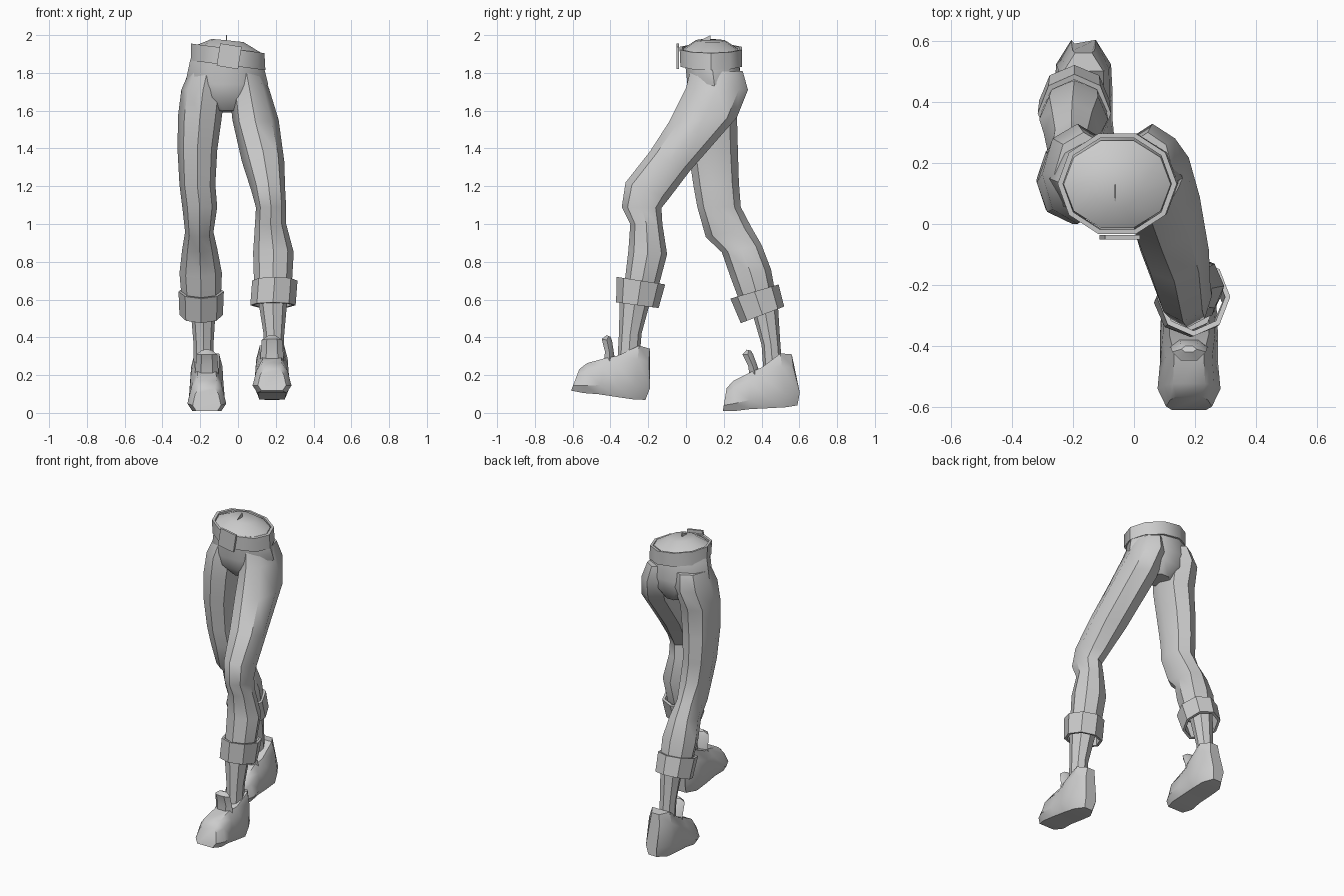
import bpy, bmesh, math
from mathutils import Vector

cube = bpy.data.objects.get("Cube")
if cube:
    bpy.data.objects.remove(cube, do_unlink=True)

grey = bpy.data.materials.new("plain grey")
grey.use_nodes = True
grey.diffuse_color = (0.6, 0.6, 0.6, 1)
grey.node_tree.nodes["Principled BSDF"].inputs["Base Color"].default_value = (0.6, 0.6, 0.6, 1)


def ring(x0, x1, yf, zf, yb, zb, n=8, roll=0.0):
    """Oval loop between two side limits and a front and a back point."""
    c = Vector(((x0 + x1) / 2, (yf + yb) / 2, (zf + zb) / 2))
    side = Vector(((x1 - x0) / 2, 0, roll * (x1 - x0) / 2))
    back = Vector((0, (yb - yf) / 2, (zb - zf) / 2))
    turn = [2 * math.pi * i / n for i in range(n)]
    return [c + side * math.cos(a) + back * math.sin(a) for a in turn]


def shrink(loop, f):
    c = sum(loop, Vector()) / len(loop)
    return [c + (p - c) * f for p in loop]


def finish(name, bm):
    bmesh.ops.recalc_face_normals(bm, faces=bm.faces)
    mesh = bpy.data.meshes.new(name)
    bm.to_mesh(mesh)
    bm.free()
    mesh.materials.append(grey)
    ob = bpy.data.objects.new(name, mesh)
    bpy.context.collection.objects.link(ob)
    bpy.ops.object.select_all(action="DESELECT")
    ob.select_set(True)
    bpy.context.view_layer.objects.active = ob
    bpy.ops.object.shade_smooth_by_angle(angle=math.radians(40))
    return ob


def loft(name, loops, closed=False):
    """Skin the loops; closed joins last to first, otherwise both ends are capped."""
    bm = bmesh.new()
    rows = [[bm.verts.new(p) for p in loop] for loop in loops]
    pairs = list(zip(rows, rows[1:]))
    if closed:
        pairs.append((rows[-1], rows[0]))
    else:
        bm.faces.new(rows[0])
        bm.faces.new(rows[-1])
    for a, b in pairs:
        for i in range(len(a)):
            j = (i + 1) % len(a)
            bm.faces.new((a[i], a[j], b[j], b[i]))
    return finish(name, bm)


def band(name, top, bottom, inset):
    """Hollow band such as a belt or a trouser cuff."""
    return loft(name, [bottom, top, shrink(top, inset), shrink(bottom, inset)], closed=True)


# Pelvis with a shallow dome closing the waist
pelvis = [
    (-.14, .03, .05, 1.972, .21, 1.97),
    (-.23, .12, -.02, 1.925, .28, 1.925),
    (-.255, .14, -.01, 1.84, .29, 1.84),
    (-.28, .16, 0, 1.74, .30, 1.74),
    (-.24, .12, .01, 1.67, .29, 1.66),
    (-.13, .03, .07, 1.60, .24, 1.59),
]
loft("pelvis", [ring(*r, n=10, roll=-.1 if i < 3 else 0) for i, r in enumerate(pelvis)])
loft("waist_fold", [[Vector((x, .06, 1.965)), Vector((x, .13, 2.0)), Vector((x, .13, 1.965))]
                    for x in (-.063, -.059)])

# Belt and buckle
band("belt", ring(-.25, .14, -.042, 1.93, .305, 1.93, 10, -.13),
     ring(-.25, .145, -.038, 1.84, .305, 1.84, 10, -.13), .91)
bm = bmesh.new()
bmesh.ops.create_cube(bm, size=1)
bmesh.ops.scale(bm, vec=(.115, .014, .12), verts=bm.verts)
buckle = finish("buckle", bm)
buckle.location = (-.047, -.043, 1.888)
buckle.rotation_euler = (0, .16, 0)

# Trouser legs: the left strides forward, the right trails
left_leg = [
    (-.04, .13, .02, 1.80, .30, 1.81),
    (-.045, .165, 0, 1.72, .328, 1.71),
    (-.03, .215, -.09, 1.54, .27, 1.565),
    (.02, .245, -.19, 1.385, .02, 1.28),
    (.07, .25, -.32, 1.22, -.09, 1.135),
    (.095, .255, -.34, 1.09, -.13, 1.085),
    (.09, .255, -.295, 1.0, -.125, 1.0),
    (.08, .295, -.305, .86, -.10, .84),
    (.085, .285, -.325, .69, -.145, .67),
]
right_leg = [
    (-.26, -.07, .03, 1.80, .30, 1.81),
    (-.30, -.07, 0, 1.71, .328, 1.71),
    (-.318, -.085, 0, 1.57, .27, 1.57),
    (-.32, -.11, .01, 1.40, .275, 1.38),
    (-.31, -.12, .04, 1.20, .28, 1.22),
    (-.295, -.11, .06, 1.09, .29, 1.09),
    (-.28, -.13, .105, .93, .345, .985),
    (-.295, -.11, .19, .85, .40, .89),
    (-.31, -.085, .235, .72, .45, .76),
    (-.30, -.09, .28, .60, .47, .65),
]
loft("left_trouser_leg", [ring(*r) for r in left_leg])
loft("right_trouser_leg", [ring(*r) for r in right_leg])

# Rolled cuffs
band("left_cuff", ring(.075, .315, -.367, .72, -.11, .68),
     ring(.065, .305, -.37, .585, -.145, .555), .86)
band("right_cuff", ring(-.315, -.075, .235, .605, .49, .68),
     ring(-.31, -.08, .29, .475, .52, .563), .86)

# Ankles
loft("left_ankle", [ring(*r) for r in (
    (.10, .265, -.35, .64, -.175, .64),
    (.135, .245, -.355, .42, -.235, .42),
    (.14, .24, -.365, .24, -.25, .24))])
loft("right_ankle", [ring(*r) for r in (
    (-.255, -.115, .33, .60, .485, .60),
    (-.235, -.13, .40, .36, .50, .36),
    (-.235, -.13, .41, .22, .51, .22))])

# Shoe sections, heel to toe: sole y, z, top y, z, half width, top narrowing
shoe = [
    (.59, .04, .56, .31, .04, .8),
    (.53, .03, .50, .315, .09, .85),
    (.44, .025, .40, .24, .095, .8),
    (.34, .02, .34, .215, .095, .6),
    (.26, .01, .25, .17, .103, .6),
    (.195, .01, .215, .13, .075, .65),
]
tongue = [
    (-.065, .065, .335, .17, .41, .17),
    (-.06, .06, .325, .25, .385, .24),
    (-.055, .055, .295, .31, .36, .31),
    (-.025, .025, .32, .335, .345, .33),
]


def shoe_section(yb, zb, yt, zt, w, narrow):
    half = [(.75, 0), (1, .25), ((1 + narrow) / 2, .75), (narrow * .85, 1)]
    outline = half + [(-x, t) for x, t in reversed(half)]
    bulge = .02 if yb > .58 else 0
    return [Vector((x * w, yb + (yt - yb) * t + (bulge if t == .25 else 0),
                    zb + (zt - zb) * t)) for x, t in outline]


def place(loop, x, pivot, pitch):
    """Pitch a loop about the heel, then move the heel to its place."""
    s, c = math.sin(pitch), math.cos(pitch)
    out = []
    for p in loop:
        y, z = p.y - .585, p.z - .04
        out.append(Vector((p.x + x, pivot[0] + y * c + z * s, pivot[1] - y * s + z * c)))
    return out


for side, x, pivot, pitch in (("left", .18, (-.22, .07), .2),
                              ("right", -.165, (.585, .04), 0)):
    loft(side + "_shoe", [place(shoe_section(*s), x, pivot, pitch) for s in shoe])
    loft(side + "_shoe_tongue", [place(ring(*r, n=6), x, pivot, pitch) for r in tongue])
